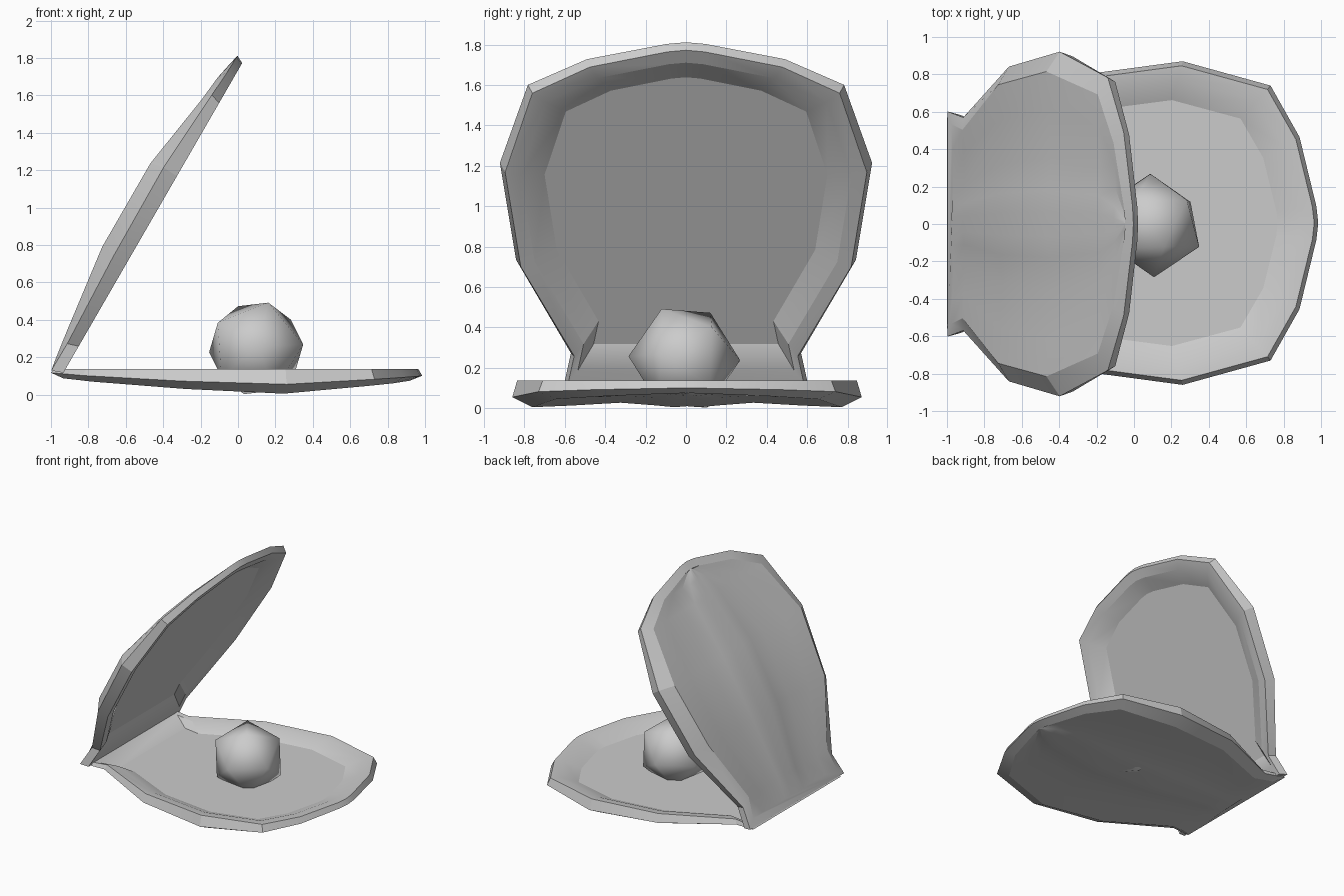
import bpy, bmesh
from math import radians
from mathutils import Matrix, Vector

if "Cube" in bpy.data.objects:
    bpy.data.objects.remove(bpy.data.objects["Cube"])

# Half outline of a shell valve, hinge corner to tip (x, y)
OUTLINE = [(-1, .565), (-.83, .535), (-.3, .79), (.26, .865),
           (.73, .735), (.885, .46), (.975, .09), (.985, 0)]
# Rib profile across the valve: fraction of half width -> height loss
RIBS = [(0, .005), (.08, 0), (.22, .01), (.43, .022), (.75, .008)]


def finish(bm, name, angle):
    bmesh.ops.recalc_face_normals(bm, faces=bm.faces[:])
    mesh = bpy.data.meshes.new(name)
    bm.to_mesh(mesh)
    bm.free()
    obj = bpy.data.objects.new(name, mesh)
    bpy.context.collection.objects.link(obj)
    bpy.context.view_layer.objects.active = obj
    obj.select_set(True)
    bpy.ops.object.shade_smooth_by_angle(angle=radians(angle))
    obj.select_set(False)
    return obj


def valve(name, edge, depth, floor, matrix):
    """Dished valve, rim plane at z = 0, back facing -z."""
    bm = bmesh.new()

    def ring(sx, sy, depths):
        half = [(x * sx, y * sy, -d) for (x, y), d in zip(OUTLINE, depths)]
        pts = half + [(x, -y, z) for x, y, z in half[-2::-1]]
        return [bm.verts.new(p) for p in pts]

    # Inner floor, slope, lip, outer wall, back bevel
    rings = [ring(.78, .76, [floor] * 8), ring(.90, .89, [.008] * 8),
             ring(.978, .972, [0] * 8), ring(1, 1, edge),
             ring(.935, .885, depth)]
    bm.faces.new(rings[0])
    n = len(rings[0])
    for k, (a, b) in enumerate(zip(rings, rings[1:])):
        for i in range(n - 1 if k == 3 else n):
            j = (i + 1) % n
            bm.faces.new((a[i], a[j], b[j], b[i]))

    # Ribbed back, rows running across between matching ring points
    outer, back = rings[3], rings[4]
    ts = [(-t, r) for t, r in RIBS[:0:-1]] + RIBS
    rows = []
    for i in range(7):
        left, right = back[n - 1 - i], back[i]
        y, z = right.co.y, right.co.z
        mid = [bm.verts.new((right.co.x, y * t, z - z / .13 * r))
               for t, r in ts]
        rows.append([left] + mid + [right])
    for a, b in zip(rows, rows[1:]):
        for i in range(len(a) - 1):
            bm.faces.new((a[i], a[i + 1], b[i + 1], b[i]))
    for a, b in zip(rows[-1], rows[-1][1:]):
        bm.faces.new((a, b, back[7]))
    bm.faces.new([outer[0], outer[-1]] + rows[0])
    bm.transform(matrix)
    return finish(bm, name, 20)


# Lower shell lies flat
valve("lower_shell", [.02, .035, .065, .082, .055, .045, .038, .036],
      [.05, .068, .107, .132, .092, .077, .064, .062], .055,
      Matrix.Translation((0, .005, .137)))

# Upper shell is flipped and swung open 60 degrees on the hinge
upper = (Matrix.Translation((-.92, 0, .14)) @ Matrix.Rotation(radians(-60), 4, 'Y')
         @ Matrix.Translation((.936, 0, 0)) @ Matrix.Diagonal((.985, 1.065, -1, 1)))
valve("upper_shell", [.062, .06, .08, .085, .055, .045, .042, .042],
      [.073, .095, .157, .157, .09, .075, .058, .056], .065, upper)


# Pearl: smooth-shaded icosahedron turned to its tilted pose
def frame(a, b):
    z = a.normalized()
    y = a.cross(b).normalized()
    return Matrix((y.cross(z), y, z)).transposed()


bm = bmesh.new()
bmesh.ops.create_icosphere(bm, subdivisions=1, radius=.277)
top = max(bm.verts, key=lambda v: v.co.z)
side = top.link_edges[0].other_vert(top)
turn = frame(Vector((.065, -.113, .245)), Vector((.245, -.113, .025))) \
    @ frame(top.co, side.co).transposed()
bm.transform(Matrix.Translation((.097, -.008, .247)) @ turn.to_4x4())
finish(bm, "pearl", 80)
